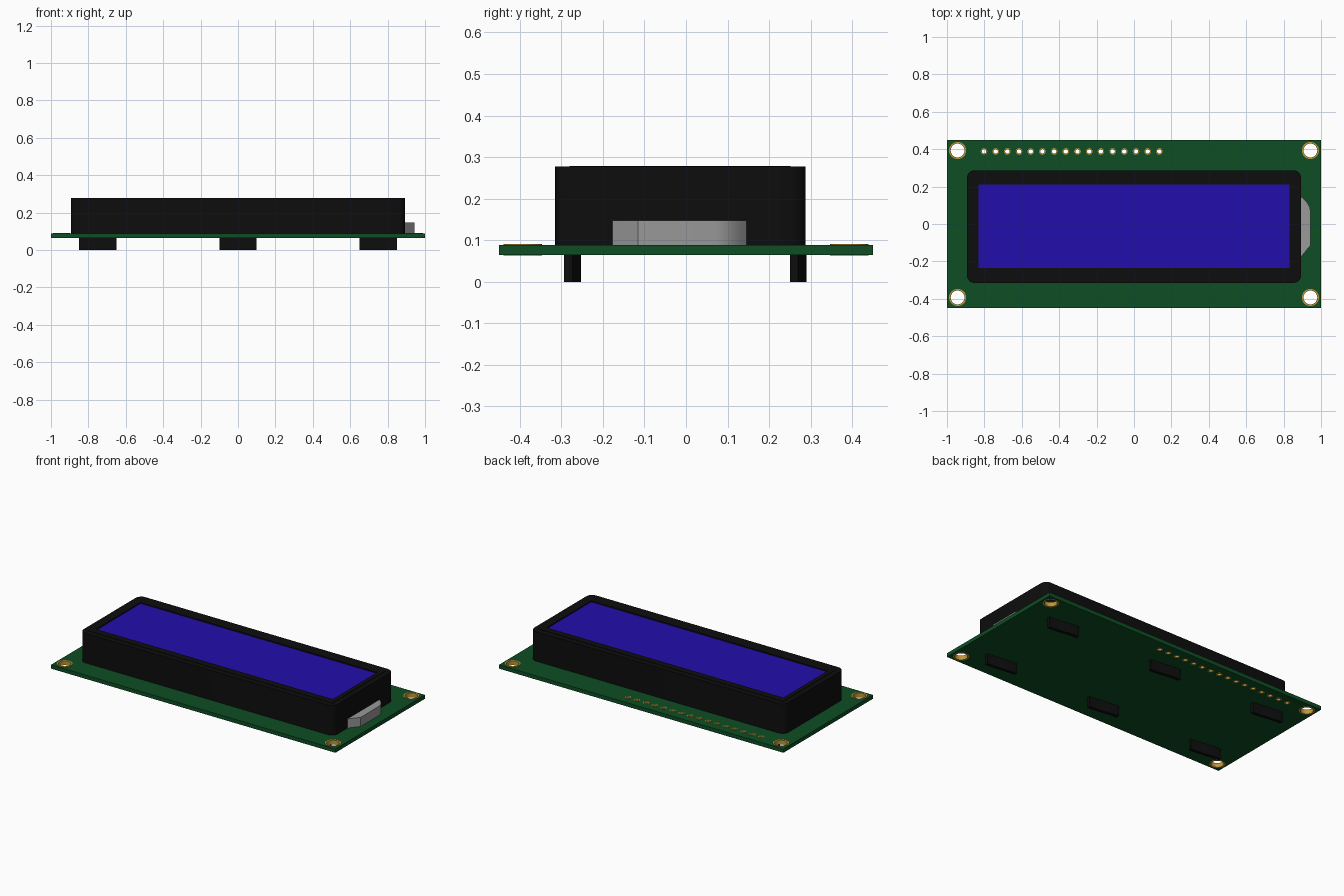
import bpy, bmesh, math

if "Cube" in bpy.data.objects:
    bpy.data.objects.remove(bpy.data.objects["Cube"])


def material(name, rgb):
    m = bpy.data.materials.new(name)
    m.diffuse_color = (*rgb, 1)
    m.use_nodes = True
    m.node_tree.nodes["Principled BSDF"].inputs["Base Color"].default_value = m.diffuse_color
    return m


GREEN = material("board green", (0.004, 0.075, 0.017))
BLACK = material("frame black", (0.004, 0.004, 0.004))
BLUE = material("screen blue", (0.016, 0.004, 0.40))
GOLD = material("pad gold", (0.50, 0.31, 0.04))
GREY = material("backlight grey", (0.32, 0.32, 0.32))


def circle(x, y, r, n):
    return [(x + r * math.cos(i * math.tau / n), y + r * math.sin(i * math.tau / n)) for i in range(n)]


def rect(x0, x1, y0, y1, r=0.0, n=6):
    """Rectangle outline, with rounded corners if r > 0."""
    if r == 0:
        return [(x0, y0), (x1, y0), (x1, y1), (x0, y1)]
    pts = []
    for k, (cx, cy) in enumerate([(x1 - r, y1 - r), (x0 + r, y1 - r), (x0 + r, y0 + r), (x1 - r, y0 + r)]):
        for i in range(n + 1):
            a = math.pi / 2 * (k + i / n)
            pts.append((cx + r * math.cos(a), cy + r * math.sin(a)))
    return pts


def prism(name, loops, z0, z1, mat):
    """Extrude flat outlines (later loops are holes) from z0 to z1."""
    cu = bpy.data.curves.new(name, 'CURVE')
    cu.dimensions = '2D'
    cu.fill_mode = 'BOTH'
    cu.extrude = (z1 - z0) / 2
    for pts in loops:
        s = cu.splines.new('POLY')
        s.points.add(len(pts) - 1)
        for p, (x, y) in zip(s.points, pts):
            p.co = (x, y, 0, 1)
        s.use_cyclic_u = True
    ob = bpy.data.objects.new(name, cu)
    ob.location.z = (z0 + z1) / 2
    bpy.context.collection.objects.link(ob)
    bpy.ops.object.select_all(action='DESELECT')
    ob.select_set(True)
    bpy.context.view_layer.objects.active = ob
    bpy.ops.object.convert(target='MESH')
    ob = bpy.context.view_layer.objects.active
    bm = bmesh.new()
    bm.from_mesh(ob.data)
    bmesh.ops.remove_doubles(bm, verts=bm.verts, dist=1e-5)
    bmesh.ops.recalc_face_normals(bm, faces=bm.faces)
    bm.to_mesh(ob.data)
    bm.free()
    ob.data.materials.clear()
    ob.data.materials.append(mat)
    bpy.ops.object.shade_smooth_by_angle(angle=math.radians(30))
    return ob


# Circuit board with mounting holes and a row of 16 pin holes
mounts = [(sx * 0.943, sy * 0.393) for sx in (-1, 1) for sy in (-1, 1)]
pins = [(-0.802 + i * 0.0625, 0.388) for i in range(16)]
holes = [circle(x, y, 0.042, 32) for x, y in mounts] + [circle(x, y, 0.015, 16) for x, y in pins]
prism("circuit_board", [rect(-1, 1, -0.45, 0.45)] + holes, 0.065, 0.089, GREEN)

# Gold-lined holes
for x, y in mounts:
    prism("mounting_ring", [circle(x, y, 0.046, 32), circle(x, y, 0.037, 32)], 0.063, 0.091, GOLD)
for x, y in pins:
    prism("pin_ring", [circle(x, y, 0.018, 16), circle(x, y, 0.012, 16)], 0.064, 0.090, GOLD)

# Black metal frame with a slightly raised lip, and the screen set into it
window = rect(-0.832, 0.832, -0.236, 0.21)
prism("display_frame", [rect(-0.893, 0.893, -0.315, 0.287, 0.04), window], 0.089, 0.277, BLACK)
prism("frame_lip", [rect(-0.86, 0.86, -0.28, 0.252), window], 0.276, 0.279, BLACK)
prism("screen", [rect(-0.834, 0.834, -0.238, 0.212)], 0.089, 0.272, BLUE)

# Backlight housing sticking out of the right side, one end softly curved
end = [(0.943 - 0.055 * t * t, 0.07 + 0.08 * t) for t in (0, 0.25, 0.5, 0.75, 1)]
prism("backlight", [[(0.87, -0.18), (0.89, -0.18), (0.943, -0.115)] + end + [(0.87, 0.15)]],
      0.089, 0.147, GREY)


# S-bent fixing tabs under the board
def tab_outline(cx, cy, n=12):
    mid = []
    for i in range(n + 1):
        t = i / n
        s = t * t * (3 - 2 * t)
        mid.append((cx - 0.1 + 0.2 * t, cy + 0.01 - 0.02 * s))
    return [(x, y - 0.01) for x, y in mid] + [(x, y + 0.01) for x, y in reversed(mid)]


for cx in (-0.75, 0, 0.75):
    for cy in (-0.273, 0.27):
        prism("fixing_tab", [tab_outline(cx, cy)], 0, 0.066, BLACK)
